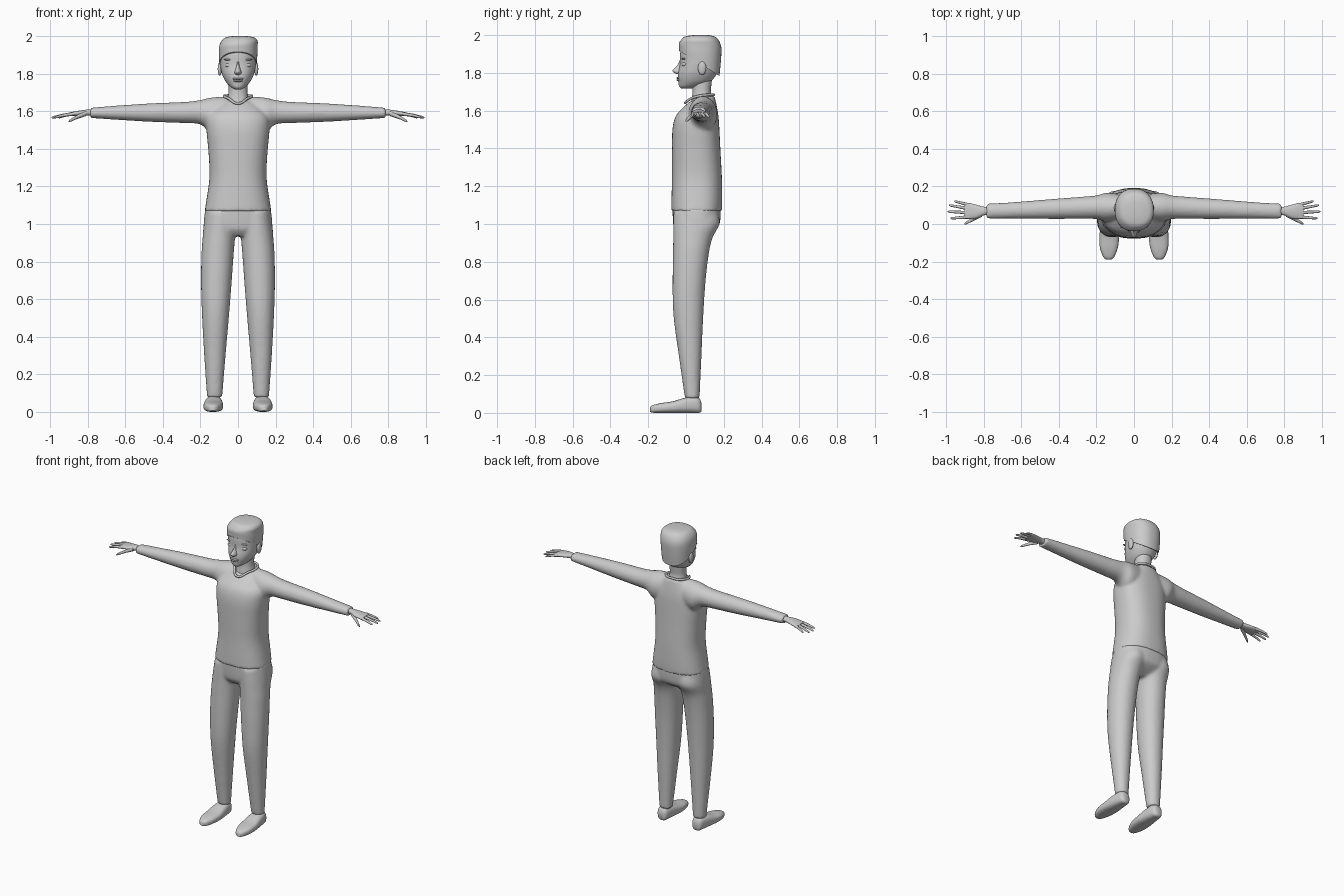
import bpy, bmesh, math
from mathutils import Vector

# axis -> (lengthwise, first cross axis, second cross axis)
AXES = {'x': (0, 1, 2), 'y': (1, 0, 2), 'z': (2, 0, 1)}


def catmull(p0, p1, p2, p3, t):
    return [0.5 * (2 * b + (c - a) * t + (2 * a - 5 * b + 4 * c - d) * t * t
                   + (3 * b - a - 3 * c + d) * t ** 3) for a, b, c, d in zip(p0, p1, p2, p3)]


def loft(bm, rings, axis='z', n=2.2, seg=28, sub=4, sx=1):
    """Smooth skin through rings (t, a0, a1, b0, b1[, tilt])."""
    rings = [list(r) + [0] * (6 - len(r)) for r in rings]
    full = []
    for i in range(len(rings) - 1):
        p = [rings[max(0, i - 1)], rings[i], rings[i + 1], rings[min(len(rings) - 1, i + 2)]]
        full += [catmull(*p, k / sub) for k in range(sub)]
    full.append(rings[-1])
    L, A, B = AXES[axis]
    loops = []
    for t, a0, a1, b0, b1, tilt in full:
        loop = []
        for k in range(seg):
            c, s = math.cos(2 * math.pi * k / seg), math.sin(2 * math.pi * k / seg)
            co = Vector()
            u = math.copysign(abs(c) ** (2 / n), c) * (a1 - a0) / 2
            v = math.copysign(abs(s) ** (2 / n), s) * (b1 - b0) / 2
            co[A], co[B], co[L] = (a0 + a1) / 2 + u, (b0 + b1) / 2 + v, t + tilt * v
            co.x *= sx
            loop.append(bm.verts.new(co))
        loops.append(loop)
    for l0, l1 in zip(loops, loops[1:]):
        for k in range(seg):
            bm.faces.new((l0[k], l0[(k + 1) % seg], l1[(k + 1) % seg], l1[k]))
    bm.faces.new(loops[0])
    bm.faces.new(loops[-1])


def finish(name, bm, voxel=0, mirror=False):
    bmesh.ops.recalc_face_normals(bm, faces=bm.faces)
    me = bpy.data.meshes.new(name)
    bm.to_mesh(me)
    bm.free()
    me.polygons.foreach_set('use_smooth', [True] * len(me.polygons))
    me.set_sharp_from_angle(angle=math.radians(50))
    ob = bpy.data.objects.new(name, me)
    bpy.context.collection.objects.link(ob)
    if mirror:
        ob.modifiers.new('mirror', 'MIRROR')
    if voxel:
        r = ob.modifiers.new('blend', 'REMESH')
        r.mode, r.voxel_size, r.use_smooth_shade = 'VOXEL', voxel, True
        s = ob.modifiers.new('soften', 'SMOOTH')
        s.factor, s.iterations = 0.5, 5
    return ob


def part(name, rings, axis='z', mirror=False, **kw):
    bm = bmesh.new()
    loft(bm, rings, axis, **kw)
    return finish(name, bm, mirror=mirror)


def blob(name, loc, size, mirror=False):
    bm = bmesh.new()
    bmesh.ops.create_uvsphere(bm, u_segments=20, v_segments=12, radius=1)
    for v in bm.verts:
        v.co = Vector(loc) + Vector(a * b for a, b in zip(v.co, size))
    return finish(name, bm, mirror=mirror)


# shirt: torso blended with both sleeves
bm = bmesh.new()
loft(bm, [(1.068, -.178, .178, -.078, .19), (1.13, -.168, .168, -.077, .192),
          (1.25, -.152, .152, -.074, .19), (1.38, -.157, .157, -.074, .183),
          (1.5, -.168, .168, -.072, .177), (1.57, -.165, .165, -.055, .172),
          (1.62, -.125, .125, -.022, .162, .1), (1.665, -.075, .075, .02, .15, .25)], n=2.4, seg=40)
for sx in (1, -1):
    loft(bm, [(.03, .04, .15, 1.5, 1.675), (.085, .02, .16, 1.49, 1.678),
              (.15, .012, .166, 1.49, 1.672), (.2, .026, .152, 1.53, 1.66),
              (.28, .027, .145, 1.537, 1.65), (.45, .027, .132, 1.543, 1.643),
              (.62, .028, .118, 1.553, 1.632), (.785, .028, .108, 1.564, 1.619)], 'x', n=2, sx=sx)
finish('shirt', bm, voxel=.009)

# trousers: hips blended with both legs
bm = bmesh.new()
loft(bm, [(.935, -.12, .12, -.035, .09), (.965, -.165, .165, -.06, .145),
          (1.0, -.182, .182, -.068, .178), (1.085, -.174, .174, -.072, .185)], n=2.4, seg=40)
for sx in (1, -1):
    loft(bm, [(1.06, .005, .172, -.066, .17), (1.0, .006, .183, -.068, .178),
              (.93, .015, .188, -.068, .142), (.85, .022, .194, -.069, .122),
              (.7, .033, .197, -.071, .104), (.52, .047, .192, -.067, .092),
              (.3, .066, .18, -.038, .082), (.078, .084, .165, -.006, .072)], n=2.1, sx=sx)
finish('trousers', bm, voxel=.009)

# shoes and ankles
part('shoes', [(-.19, .122, .148, .006, .03), (-.176, .106, .163, .001, .041),
               (-.13, .087, .181, 0, .052), (-.07, .079, .184, 0, .061),
               (-.01, .082, .178, 0, .079), (.04, .088, .17, 0, .086),
               (.07, .096, .161, 0, .078), (.081, .11, .147, .008, .055)],
     'y', mirror=True, n=2.7)
part('ankles', [(.05, .095, .157, .005, .068), (.12, .095, .157, .005, .068)], mirror=True)

# hands: palm, four fingers and thumb
bm = bmesh.new()
loft(bm, [(.75, .048, .09, 1.574, 1.61), (.8, .046, .092, 1.577, 1.609),
          (.84, .03, .103, 1.576, 1.604), (.88, .027, .112, 1.574, 1.597),
          (.902, .034, .108, 1.574, 1.592)], 'x')


def finger(p, q, r0, r1, drop=.003):
    rings = []
    for t, r in ((0, r0), (.5, (r0 + r1) / 2), (.9, r1), (1, r1 * .4)):
        x, y, z = Vector(p).lerp(Vector(q), t)
        z += drop * math.sin(math.pi * t)
        rings.append((x, y - r, y + r, z - r, z + r))
    loft(bm, rings, 'x', n=2, seg=12)


for y0, x1, y1 in ((.101, .955, .121), (.081, .985, .1), (.06, .992, .066), (.038, .977, .03)):
    finger((.875, y0, 1.586), (x1, y1, 1.566), .0095, .006)
finger((.81, .052, 1.588), (.902, .0, 1.545), .014, .007)
finish('hands', bm, mirror=True)

# neck and head
part('neck', [(1.6, -.075, .075, .02, .145), (1.66, -.058, .058, .03, .14),
              (1.7, -.05, .05, .035, .131), (1.75, -.05, .05, .034, .136),
              (1.8, -.05, .05, .034, .14)])
part('head', [(1.717, -.018, .018, -.024, .03), (1.728, -.038, .038, -.036, .07),
              (1.75, -.06, .06, -.04, .125), (1.775, -.075, .075, -.043, .15),
              (1.805, -.087, .087, -.041, .166), (1.85, -.095, .095, -.032, .178),
              (1.9, -.097, .097, -.031, .181), (1.95, -.09, .09, -.022, .172),
              (1.98, -.06, .06, .01, .14)], n=2.15, seg=40)

# hair cap, swept higher on one side
part('hair', [(1.85, -.099, .099, -.036, .177, -.62), (1.9, -.102, .103, -.037, .185, -.3),
              (1.945, -.1, .104, -.037, .187, -.1), (1.975, -.087, .104, -.026, .172),
              (1.993, -.065, .086, -.004, .15), (2.0, -.03, .045, .04, .12)], n=2.3, seg=40)

# facial features
part('nose', [(1.868, -.007, .007, -.033, .01), (1.838, -.01, .01, -.047, .01),
              (1.815, -.017, .017, -.071, .01), (1.802, -.019, .019, -.066, .01),
              (1.794, -.012, .012, -.05, .01)], n=2, seg=20)
blob('upper_lip', (0, -.036, 1.773), (.03, .016, .006))
blob('lower_lip', (0, -.035, 1.762), (.025, .016, .007))
blob('eyes', (.046, -.006, 1.845), (.024, .016, .013), mirror=True)
blob('eyebrows', (.047, -.012, 1.875), (.028, .012, .005), mirror=True)
blob('ears', (.097, .085, 1.825), (.011, .022, .036), mirror=True)

# shirt collar with a front dip
cu = bpy.data.curves.new('collar', 'CURVE')
cu.dimensions, cu.bevel_depth, cu.bevel_resolution = '3D', .007, 3
sp = cu.splines.new('BEZIER')
pts = [(0, -.004, 1.642), (.05, .035, 1.668), (.074, .09, 1.681), (.045, .138, 1.684), (0, .147, 1.685)]
pts += [(-x, y, z) for x, y, z in pts[-2:0:-1]]
sp.bezier_points.add(len(pts) - 1)
for bp, co in zip(sp.bezier_points, pts):
    bp.co = co
    bp.handle_left_type = bp.handle_right_type = 'AUTO'
sp.use_cyclic_u = True
bpy.context.collection.objects.link(bpy.data.objects.new('collar', cu))
